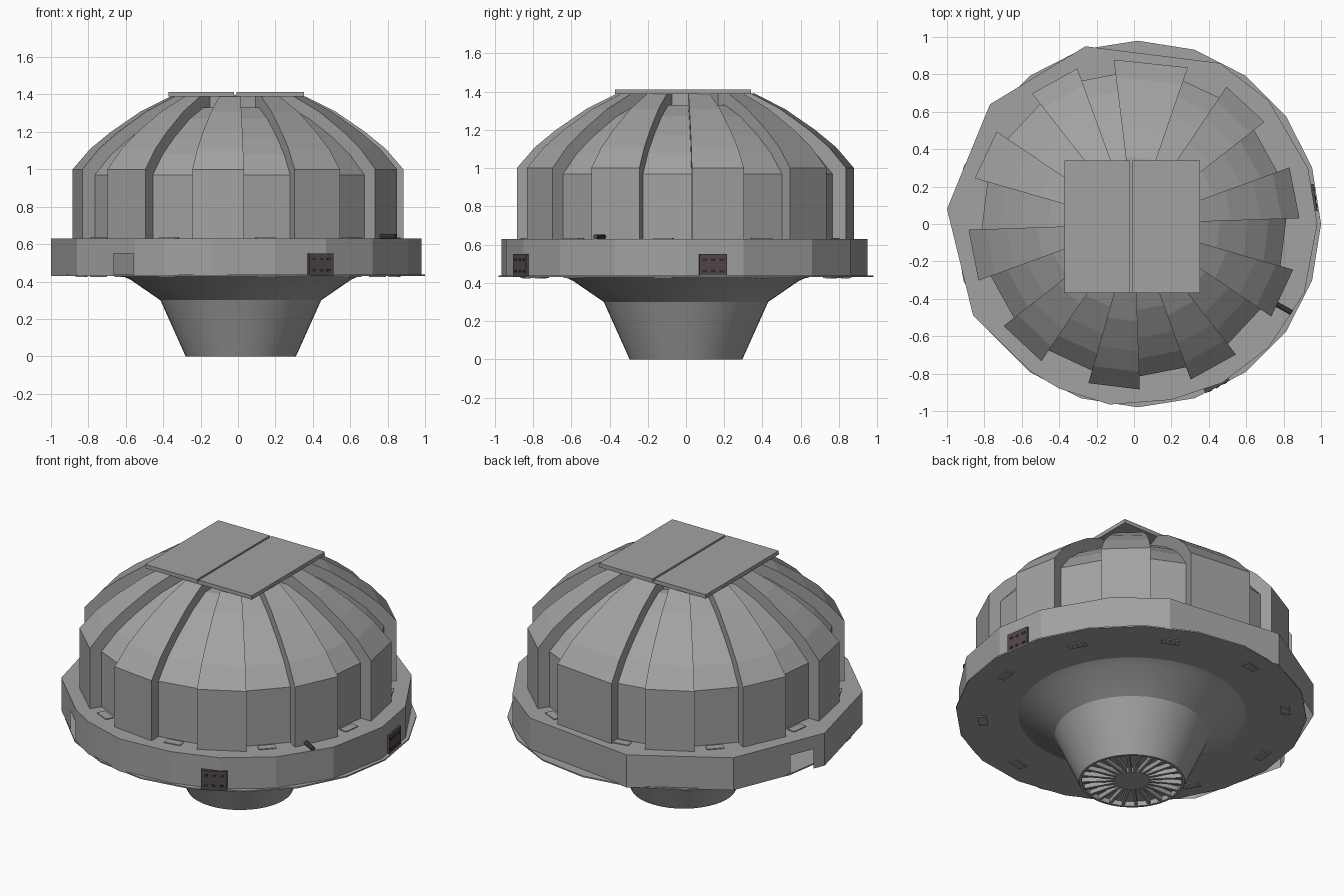
import bpy, bmesh, math
from mathutils import Vector, Matrix

cube = bpy.data.objects.get("Cube")
if cube:
    bpy.data.objects.remove(cube, do_unlink=True)


def material(name, colour):
    m = bpy.data.materials.new(name)
    m.use_nodes = True
    m.diffuse_color = colour
    m.node_tree.nodes["Principled BSDF"].inputs["Base Color"].default_value = colour
    return m


GREY = material("hull grey", (0.36, 0.36, 0.36, 1))
BROWN = material("dark brown", (0.085, 0.065, 0.065, 1))
DARK = material("near black", (0.03, 0.025, 0.025, 1))


def finish(bm, name, mat, normals=True):
    if normals:
        bmesh.ops.recalc_face_normals(bm, faces=bm.faces)
    mesh = bpy.data.meshes.new(name)
    bm.to_mesh(mesh)
    bm.free()
    mesh.materials.append(mat)
    obj = bpy.data.objects.new(name, mesh)
    bpy.context.collection.objects.link(obj)
    return obj


def polar(r, deg, z):
    a = math.radians(deg)
    return Vector((r * math.cos(a), r * math.sin(a), z))


def add_box(bm, centre, size, deg=0):
    mat = (Matrix.Translation(centre) @ Matrix.Rotation(math.radians(deg), 4, "Z")
           @ Matrix.Diagonal((*size, 1)))
    bmesh.ops.create_cube(bm, size=1, matrix=mat)


def box(name, centre, size, mat=GREY, deg=0):
    bm = bmesh.new()
    add_box(bm, centre, size, deg)
    return finish(bm, name, mat)


def lathe(name, profile, sides=20, mat=GREY, centre=(0.015, 0, 0)):
    bm = bmesh.new()
    rings = [[bm.verts.new(polar(r, 360 * i / sides, z) + Vector(centre))
              for i in range(sides)] for r, z in profile]
    for a, b in zip(rings, rings[1:]):
        for i in range(sides):
            j = (i + 1) % sides
            bm.faces.new((a[i], a[j], b[j], b[i]))
    return bm, rings


def add_wedge(bm, profile, a0, a1):
    """Solid slice of dome; the profile starts and ends on the axis."""
    sides = []
    low, high = bm.verts.new((0, 0, profile[0][1])), bm.verts.new((0, 0, profile[-1][1]))
    for a in (a0, a1):
        sides.append([low] + [bm.verts.new(polar(r, a, z)) for r, z in profile[1:-1]] + [high])
    p, q = sides
    bm.faces.new(p)
    bm.faces.new(q[::-1])
    for i in range(len(p) - 1):
        face = [p[i], q[i], q[i + 1], p[i + 1]]
        bm.faces.new(list(dict.fromkeys(face)))


# Dome: raised ribs alternating with recessed bays
rib = [(0, .63), (.885, .63), (.885, 1.0), (.79, 1.11), (.68, 1.2),
       (.52, 1.31), (.36, 1.39), (0, 1.39)]
bay = [(0, .63), (.815, .63), (.815, .97), (.72, 1.08), (.61, 1.17),
       (.46, 1.27), (.33, 1.33), (.27, 1.33), (.27, 1.388), (0, 1.388)]
ribs, bays = bmesh.new(), bmesh.new()
for k in range(10):
    a = 2 + 36 * k
    wide = (3, 5) if k == 2 else (0, 0)
    add_wedge(ribs, rib, a - wide[0], a + 18 + wide[1])
    add_wedge(bays, bay, a + 18, a + 36)
finish(ribs, "dome_ribs", GREY)
finish(bays, "dome_bays", GREY)

# Outer ring: irregular wall with a closed top, open below
outline = [(-1, .08), (-.86, -.49), (-.55, -.79), (-.4, -.88), (-.13, -.965),
           (.2, -.94), (.47, -.85), (.72, -.66), (.91, -.37), (.98, 0),
           (.93, .3), (.72, .66), (.46, .86), (-.26, .95), (-.77, .64)]
bm = bmesh.new()
low = [bm.verts.new((x, y, .43)) for x, y in outline]
high = [bm.verts.new((x, y, .63)) for x, y in outline]
for i in range(len(low)):
    j = (i + 1) % len(low)
    bm.faces.new((low[i], low[j], high[j], high[i]))
# Two doorways cut out of the wall
for deg in (167, 230):
    out, along = polar(1, deg, 0), polar(1, deg + 90, 0)
    for point, normal in ((along * .075, along), (along * -.075, along), (Vector((0, 0, .55)), Vector((0, 0, 1)))):
        near = [f for f in bm.faces if f.calc_center_median().dot(out) > .5]
        geom = set(near) | {e for f in near for e in f.edges} | {v for f in near for v in f.verts}
        bmesh.ops.bisect_plane(bm, geom=list(geom), plane_co=point, plane_no=normal)
    door = []
    for f in bm.faces:
        c = f.calc_center_median()
        if c.dot(out) > .5 and abs(c.dot(along)) < .075 and c.z < .55:
            door.append(f)
    bmesh.ops.delete(bm, geom=door, context="FACES")
finish(bm, "ring_wall", GREY)

bm = bmesh.new()
bm.faces.new([bm.verts.new((x, y, .63)) for x, y in outline])
finish(bm, "ring_top", GREY, False)

# Floor plate of the ring
bm = bmesh.new()
bmesh.ops.create_cone(bm, cap_ends=True, segments=20, radius1=.98, radius2=.98, depth=.008,
                      matrix=Matrix.Translation((.02, 0, .434)))
finish(bm, "ring_floor", GREY)

# Tapered base with a recessed mouth
bm, rings = lathe("base", [(.64, .432), (.59, .41), (.43, .3), (.295, 0), (.28, 0), (.28, .03)], 40)
bm.faces.new(rings[-1][::-1])
base = finish(bm, "tapered_base", GREY)
bpy.context.view_layer.objects.active = base
base.select_set(True)
bpy.ops.object.shade_smooth_by_angle(angle=math.radians(20))
base.select_set(False)

# Hub and radial vanes in the mouth
bm = bmesh.new()
bmesh.ops.create_cone(bm, cap_ends=True, segments=24, radius1=.1, radius2=.1, depth=.04,
                      matrix=Matrix.Translation((.015, 0, .022)))
finish(bm, "mouth_hub", GREY)
bm = bmesh.new()
for k in range(24):
    add_box(bm, polar(.19, 15 * k, .018) + Vector((.015, 0, 0)), (.19, .016, .028), 15 * k)
finish(bm, "mouth_vanes", GREY)

# Vents in front of every bay, above and below
vents, slots = bmesh.new(), bmesh.new()
for k in range(10):
    a = 36 * k - 8
    add_box(vents, polar(.845, a, .632), (.05, .1, .006), a)
    add_box(vents, polar(.845, a, .428), (.05, .1, .006), a)
    for s in (-.03, 0, .03):
        add_box(slots, polar(.845, a, .4245) + polar(s, a + 90, 0), (.035, .006, .002), a)
finish(vents, "ring_vents", GREY)
finish(slots, "vent_slots", GREY)

# Split landing plate on the roof
box("roof_plate_base", (-.01, -.015, 1.393), (.725, .71, .01))
for side, x0, x1 in (("right", -.372, -.021), ("left", -.009, .352)):
    box("roof_plate_" + side, ((x0 + x1) / 2, -.015, 1.404), (x1 - x0, .71, .016))

# Brown machinery panels on the wall
for name, x, y, deg in (("front", .44, -.858, 297.6), ("left", .955, .14, 9)):
    spot = Vector((x, y, .49))
    out, along = polar(1, deg, 0), polar(1, deg + 90, 0)
    box(name + "_panel", spot, (.03, .145, .12), BROWN, deg)
    bm = bmesh.new()
    for u in (-.045, 0, .045):
        for w in (-.03, .03):
            add_box(bm, spot + out * .016 + along * u + Vector((0, 0, w)), (.004, .022, .012), deg)
    finish(bm, name + "_panel_details", DARK)

# Small pipe lying on the ring
bm = bmesh.new()
spin = Matrix.Rotation(math.radians(-29), 4, "Z") @ Matrix.Rotation(math.pi / 2, 4, "Y")
bmesh.ops.create_cone(bm, cap_ends=True, segments=10, radius1=.013, radius2=.013, depth=.1,
                      matrix=Matrix.Translation((.8, -.45, .641)) @ spin)
finish(bm, "ring_pipe", BROWN)
